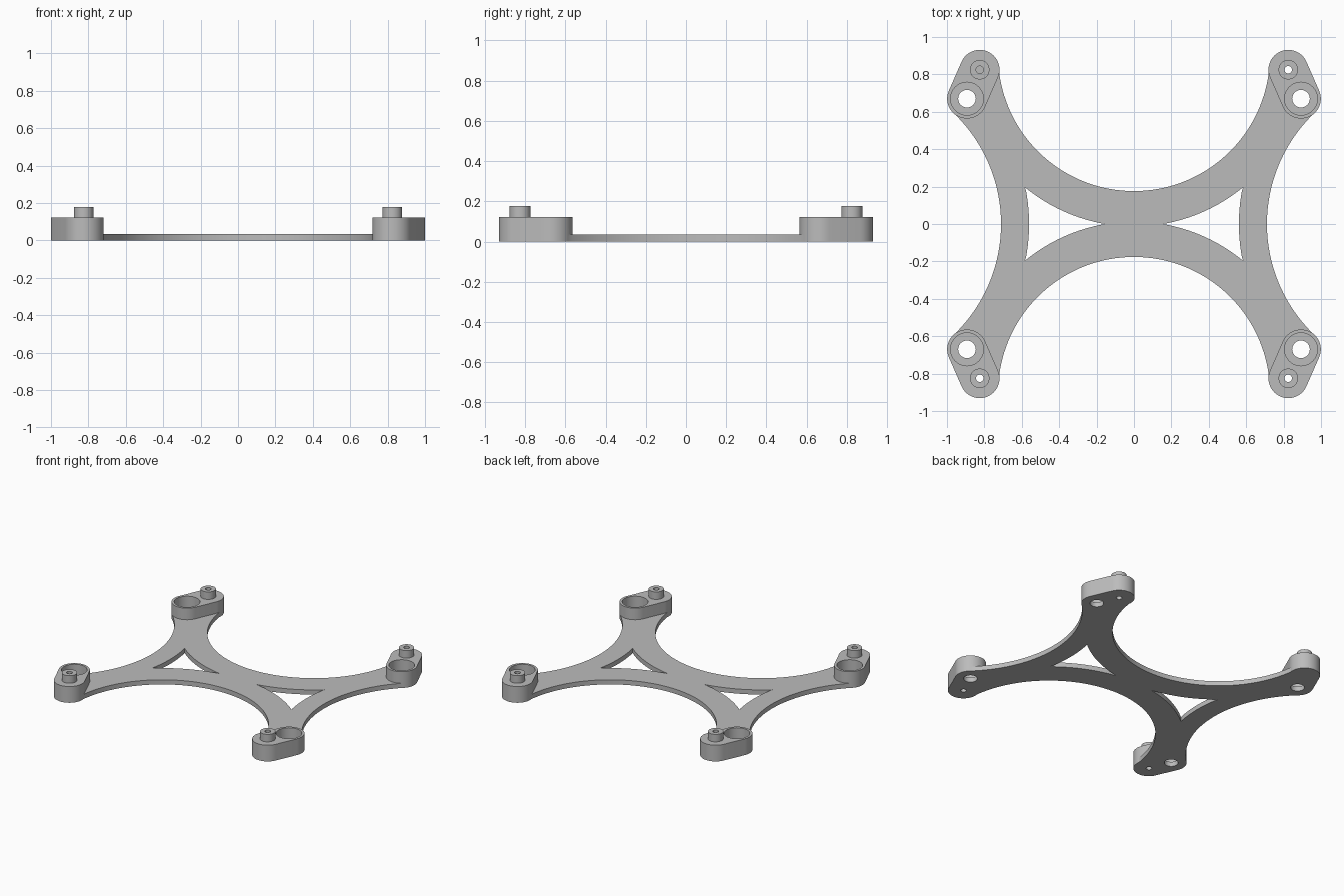
import bpy, bmesh, math
from mathutils import Vector

cube = bpy.data.objects.get("Cube")
if cube:
    bpy.data.objects.remove(cube, do_unlink=True)

PLATE_Z, FOOT_Z, PEG_Z = 0.035, 0.122, 0.178
SOCKET = Vector((0.893, 0.67))
PEG = Vector((0.825, 0.825))
FOOT_R = 0.106
# Centres of the two families of scooping arcs
END_C, SIDE_C = Vector((0, 0.903)), Vector((1.532, 0))

grey = bpy.data.materials.new("plain grey")
grey.use_nodes = True
grey.diffuse_color = (0.5, 0.5, 0.5, 1)
grey.node_tree.nodes["Principled BSDF"].inputs["Base Color"].default_value = (0.5, 0.5, 0.5, 1)


def arc(centre, radius, start, end, steps):
    """Points on an arc, angles in radians."""
    return [centre + radius * Vector((math.cos(a), math.sin(a)))
            for a in (start + (end - start) * i / steps for i in range(steps + 1))]


def prism(name, points, z0, z1):
    """Upright prism from a flat outline."""
    bm = bmesh.new()
    face = bm.faces.new([bm.verts.new((p.x, p.y, z0)) for p in points])
    top = bmesh.ops.extrude_face_region(bm, geom=[face])["geom"]
    bmesh.ops.translate(bm, vec=(0, 0, z1 - z0),
                        verts=[v for v in top if isinstance(v, bmesh.types.BMVert)])
    bmesh.ops.recalc_face_normals(bm, faces=bm.faces)
    mesh = bpy.data.meshes.new(name)
    bm.to_mesh(mesh)
    bm.free()
    mesh.materials.append(grey)
    obj = bpy.data.objects.new(name, mesh)
    bpy.context.collection.objects.link(obj)
    return obj


def disc(name, centre, radius, z0, z1, steps=40):
    return prism(name, arc(centre, radius, 0, math.tau, steps)[:-1], z0, z1)


def combine(target, tool, operation):
    """Apply a boolean and drop the tool."""
    mod = target.modifiers.new(operation, "BOOLEAN")
    mod.operation, mod.object, mod.solver = operation, tool, "EXACT"
    bpy.context.view_layer.objects.active = target
    bpy.ops.object.modifier_apply(modifier=mod.name)
    bpy.data.objects.remove(tool, do_unlink=True)


def mirrored(points, sx, sy):
    return [Vector((p.x * sx, p.y * sy)) for p in points]


# Cross-shaped plate: one quarter outline, mirrored around
end_arc = arc(END_C, 0.727, -math.pi / 2, -0.12, 32)
side_arc = arc(SIDE_C, 0.821, math.radians(134.5), math.pi, 24)
quarter = end_arc + [PEG, SOCKET] + side_arc
outline = (quarter + mirrored(quarter, 1, -1)[::-1][1:]
           + mirrored(quarter, -1, -1)[1:] + mirrored(quarter, -1, 1)[::-1][1:-1])
frame = prism("cross_frame", outline, 0, PLATE_Z)

# Curved triangular windows
tip = math.asin(END_C.y / 0.916)
corner = math.acos(0.583 / 0.916)
upper = arc(END_C, 0.916, -tip, -corner, 16)
back_angle = math.pi - math.asin(0.2 / 0.971)
inner = arc(SIDE_C, 0.971, back_angle, math.tau - back_angle, 16)
upper[0].y = 0
window = upper + inner[1:-1] + mirrored(upper, 1, -1)[::-1][:-1]
for sx in (1, -1):
    combine(frame, prism("window_cutter", mirrored(window, sx, 1), -0.1, 0.1), "DIFFERENCE")

# Four rounded feet, each with a stepped socket and a hollow peg
axis = (PEG - SOCKET).normalized()
turn = math.atan2(axis.y, axis.x)
capsule = (arc(PEG, FOOT_R, turn - math.pi / 2, turn + math.pi / 2, 24)
           + arc(SOCKET, FOOT_R, turn + math.pi / 2, turn + 1.5 * math.pi, 24))
for sx in (1, -1):
    for sy in (1, -1):
        peg, socket = mirrored([PEG, SOCKET], sx, sy)
        combine(frame, prism("foot", mirrored(capsule, sx, sy), 0, FOOT_Z), "UNION")
        combine(frame, disc("peg", peg, 0.052, 0.08, PEG_Z), "UNION")
        combine(frame, disc("socket_cutter", socket, 0.088, PLATE_Z, 0.3), "DIFFERENCE")
        combine(frame, disc("bolt_cutter", socket, 0.047, -0.1, 0.3, 32), "DIFFERENCE")
        # The back foot on the -x side has a blind peg hole
        floor = PLATE_Z if (sx, sy) == (-1, 1) else -0.1
        combine(frame, disc("peg_cutter", peg, 0.02, floor, 0.3, 20), "DIFFERENCE")

# Smooth curves, crisp edges
bpy.ops.object.select_all(action="DESELECT")
frame.select_set(True)
bpy.context.view_layer.objects.active = frame
bpy.ops.object.shade_smooth_by_angle(angle=math.radians(30))
